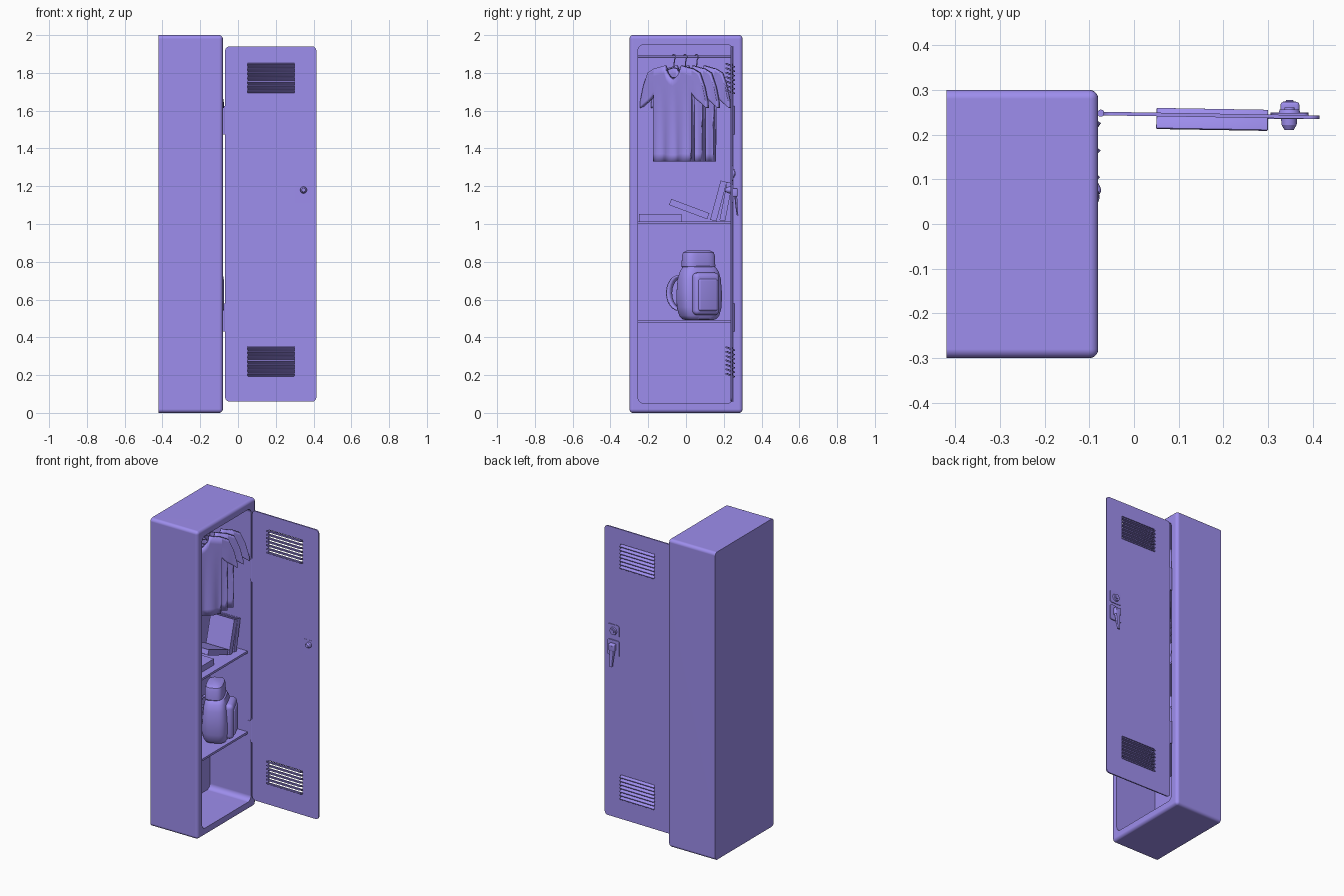
import bpy, bmesh, math
from mathutils import Vector, Matrix

if "Cube" in bpy.data.objects:
    bpy.data.objects.remove(bpy.data.objects["Cube"])


def finish(name, bm, smooth=True):
    me = bpy.data.meshes.new(name)
    bmesh.ops.recalc_face_normals(bm, faces=bm.faces)
    bm.to_mesh(me)
    bm.free()
    ob = bpy.data.objects.new(name, me)
    bpy.context.collection.objects.link(ob)
    shade(ob)
    return ob


def shade(ob):
    bpy.ops.object.select_all(action='DESELECT')
    ob.select_set(True)
    bpy.context.view_layer.objects.active = ob
    bpy.ops.object.shade_smooth_by_angle(angle=math.radians(35))


def box(name, lo, hi, r=0.0, axis=None, seg=4, rot=(0, 0, 0)):
    """Box from corner to corner; r rounds all edges, or only those along axis."""
    lo, hi = Vector(lo), Vector(hi)
    bm = bmesh.new()
    bmesh.ops.create_cube(bm, size=1)
    bmesh.ops.scale(bm, vec=hi - lo, verts=bm.verts)
    if r:
        edges = [e for e in bm.edges if axis is None or
                 abs((e.verts[0].co - e.verts[1].co).normalized()[axis]) > 0.9]
        bmesh.ops.bevel(bm, geom=edges, offset=r, segments=seg, profile=0.5, affect='EDGES')
    ob = finish(name, bm)
    ob.location = (lo + hi) / 2
    ob.rotation_euler = rot
    return ob


def cyl(name, loc, r, r2, depth, axis, seg=24):
    bm = bmesh.new()
    bmesh.ops.create_cone(bm, cap_ends=True, segments=seg, radius1=r, radius2=r2, depth=depth)
    ob = finish(name, bm)
    ob.location = loc
    ob.rotation_euler = Vector(axis).to_track_quat('Z', 'Y').to_euler()
    return ob


def tube(name, pts, r, cyclic=False):
    cu = bpy.data.curves.new(name, 'CURVE')
    cu.dimensions = '3D'
    cu.bevel_depth = r
    cu.bevel_resolution = 3
    sp = cu.splines.new('POLY')
    sp.points.add(len(pts) - 1)
    for p, c in zip(sp.points, pts):
        p.co = (*c, 1)
    sp.use_cyclic_u = cyclic
    ob = bpy.data.objects.new(name, cu)
    bpy.context.collection.objects.link(ob)
    return ob


def cut(target, cutter):
    m = target.modifiers.new('cut', 'BOOLEAN')
    m.operation, m.object, m.solver = 'DIFFERENCE', cutter, 'EXACT'
    with bpy.context.temp_override(object=target, active_object=target, selected_objects=[target]):
        bpy.ops.object.modifier_apply(modifier='cut')
    bpy.data.objects.remove(cutter)
    shade(target)


# Cabinet: rounded on the opening side, square at the back
bm = bmesh.new()
bmesh.ops.create_cube(bm, size=1)
bmesh.ops.scale(bm, vec=(0.34, 0.6, 2), verts=bm.verts)
bmesh.ops.translate(bm, vec=(-0.25, 0, 1), verts=bm.verts)
front = [e for e in bm.edges if max(v.co.x for v in e.verts) > -0.1]
bmesh.ops.bevel(bm, geom=front, offset=0.02, segments=5, profile=0.5, affect='EDGES')
cabinet = finish('cabinet', bm)
cut(cabinet, box('cutter', (-0.375, -0.254, 0.05), (0.1, 0.248, 1.95), 0.032, 0, 6))
cabinet.modifiers.new('flat_faces', 'WEIGHTED_NORMAL').keep_sharp = True

# Shelves and hanging rail
for z in (0.475, 1.0):
    box('shelf', (-0.378, -0.254, z), (-0.105, 0.25, z + 0.014))
cyl('hanging_rail', (-0.225, -0.002, 1.885), 0.006, 0.006, 0.51, (0, 1, 0), 16)

# Door swung fully open, with two louvred vents
door = box('door', (-0.068, 0.239, 0.06), (0.415, 0.247, 1.94), 0.022, 1, rot=(0, 0, -0.017))
bpy.context.view_layer.update()
for z0 in (0.19, 1.69):
    cut(door, box('cutter', (0.052, 0.1, z0 + 0.004), (0.298, 0.4, z0 + 0.156)))
    for i in range(7):
        z = z0 + 0.01 + i * 0.0233
        box('louvre', (0.05, 0.209, z - 0.004), (0.3, 0.259, z + 0.004), 0.003, None, 2,
            (-0.38, 0, -0.017))
door.modifiers.new('flat_faces', 'WEIGHTED_NORMAL').keep_sharp = True

# Hinges
for z in (0.505, 1.55):
    cyl('hinge_pin', (-0.074, 0.248, z), 0.008, 0.008, 0.15, (0, 0, 1), 16)
    box('hinge_leaf', (-0.1, 0.246, z - 0.06), (-0.05, 0.25, z + 0.06))

# Lock and handle on the outside, plate and knob on the inside
box('inner_plate', (0.3, 0.235, 1.11), (0.39, 0.242, 1.21), 0.004, 1, 2)
cyl('inner_knob_base', (0.347, 0.23, 1.18), 0.018, 0.017, 0.018, (0, -1, 0))
cyl('inner_knob', (0.347, 0.216, 1.18), 0.017, 0.01, 0.012, (0, -1, 0))
box('lock_plate', (0.308, 0.242, 1.228), (0.39, 0.248, 1.31), 0.012, 1, 4)
cyl('lock_ring', (0.348, 0.25, 1.268), 0.026, 0.022, 0.012, (0, 1, 0), 32)
cyl('lock_core', (0.348, 0.254, 1.268), 0.013, 0.011, 0.014, (0, 1, 0), 24)
box('handle_plate', (0.305, 0.242, 1.11), (0.39, 0.25, 1.21), 0.01, 1, 4)
box('handle_mount', (0.328, 0.245, 1.145), (0.37, 0.273, 1.19), 0.006, None, 3)
bm = bmesh.new()
rings = []
for y, z, w, t in ((0.272, 1.18, .02, .006), (0.268, 1.14, .02, .007),
                   (0.272, 1.09, .013, .006), (0.277, 1.045, .011, .004)):
    rings.append([bm.verts.new((0.348 + sx * w, y + sy * t - 0.004, z))
                  for sx, sy in ((-1, -.4), (-.7, 1), (.7, 1), (1, -.4), (.6, -1), (-.6, -1))])
for a, b in zip(rings, rings[1:]):
    for i in range(6):
        bm.faces.new((a[i], a[(i + 1) % 6], b[(i + 1) % 6], b[i]))
bm.faces.new(rings[0])
bm.faces.new(rings[-1])
finish('handle_lever', bm)


# Shirts: draped sheet between a lower and an upper outline, thickened
def lerp(table, u):
    for (a, x), (b, y) in zip(table, table[1:]):
        if u <= b:
            return x + (y - x) * (u - a) / (b - a)
    return table[-1][1]


TOP = [(0, 1.765), (.025, 1.778), (.045, 1.80), (.058, 1.838), (.13, 1.822), (.175, 1.80), (.205, 1.73), (.228, 1.64)]
LOW = [(0, 1.33), (.13, 1.33), (.132, 1.69), (.16, 1.66), (.228, 1.615)]
half = [0, .012, .025, .035, .045, .058, .075, .09, .105, .118, .13, .132, .15, .165, .175, .19, .205, .22, .228]
cols = [-u for u in half[:0:-1]] + half
for n, yc in enumerate((-0.065, -0.005, 0.055)):
    place = Matrix.Translation((-0.227, yc, 0)) @ Matrix.Rotation(math.radians(50), 4, 'Z')
    bm = bmesh.new()
    grid = []
    for u in cols:
        lo, hi = lerp(LOW, abs(u)), lerp(TOP, abs(u))
        col = []
        for j in range(13):
            z = lo + (hi - lo) * j / 12
            fade = max(0, (1.75 - z) / 0.42)
            w = 0.007 * fade * math.sin(u * 70 + n) + 0.1 * u * u
            col.append(bm.verts.new((u, w, z)))
        grid.append(col)
    for a, b in zip(grid, grid[1:]):
        for j in range(12):
            bm.faces.new((a[j], b[j], b[j + 1], a[j + 1]))
    shirt = finish('shirt', bm)
    shirt.matrix_world = place
    sol = shirt.modifiers.new('thickness', 'SOLIDIFY')
    sol.thickness, sol.offset = 0.022, 0
    # Hanger with a hook over the rail
    hook = [(0, 0, 1.825), (0.003, 0, 1.85)] + [
        (0.013 * math.cos(a), 0, 1.884 + 0.013 * math.sin(a))
        for a in [math.radians(-60 + 26 * k) for k in range(10)]]
    tube('hanger_hook', hook, 0.003).matrix_world = place
    tube('hanger_bar', [(0, 0, 1.828), (.15, 0, 1.79), (.14, 0, 1.775), (-.14, 0, 1.775), (-.15, 0, 1.79)],
         0.003, cyclic=True).matrix_world = place


# Books: covers, spine and page block, tilted about the depth axis
def book(y, z, length, thick, tilt, x=-0.24, depth=0.17):
    m = Matrix.Translation((x, y, z)) @ Matrix.Rotation(tilt, 4, 'X')
    l, t, d, c = length / 2, thick / 2, depth / 2, 0.003
    for name, lo, hi in (('book_cover', (-d, -l, t - c), (d, l, t)),
                         ('book_cover', (-d, -l, -t), (d, l, -t + c)),
                         ('book_spine', (d - c, -l, -t), (d, l, t)),
                         ('book_pages', (-d + .005, -l + .004, -t + c), (d - c, l - .004, t - c))):
        ob = box(name, lo, hi)
        ob.matrix_world = m @ Matrix.Translation(ob.location)


book(-0.137, 1.034, 0.225, 0.04, 0)
book(0.017, 1.079, 0.215, 0.034, -0.36)
book(0.172, 1.122, 0.215, 0.034, math.radians(75))
book(0.212, 1.118, 0.205, 0.03, math.radians(79))

# Backpack turned a little towards the door
pack = Matrix.Translation((-0.2, 0.07, 0)) @ Matrix.Rotation(math.radians(25), 4, 'Z')


def soft(name, prof, fx, power=0.6, seg=40):
    """Loft of superellipse rings: (z, half depth, half width), centred at fx."""
    bm = bmesh.new()
    rings = []
    for z, d, w in prof:
        ring = []
        for i in range(seg):
            c, s = math.cos(math.tau * i / seg), math.sin(math.tau * i / seg)
            ring.append(bm.verts.new((fx + d * math.copysign(abs(c) ** power, c),
                                      w * math.copysign(abs(s) ** power, s), z)))
        rings.append(ring)
    for a, b in zip(rings, rings[1:]):
        for i in range(seg):
            bm.faces.new((a[i], a[(i + 1) % seg], b[(i + 1) % seg], b[i]))
    bm.faces.new(rings[0])
    bm.faces.new(rings[-1])
    finish(name, bm).matrix_world = pack


soft('backpack_body', [(.491, .05, .07), (.497, .064, .088), (.515, .075, .102), (.56, .082, .115), (.64, .08, .117),
                       (.71, .074, .112), (.75, .066, .1), (.772, .056, .085), (.78, .04, .07)], 0)
soft('backpack_top', [(.765, .05, .08), (.775, .057, .088), (.83, .056, .086), (.85, .05, .08), (.86, .035, .06)], -0.01)
for name, x, size, z, r in (('backpack_pocket', 0.082, (.056, .15, .225), 0.63, 0.026),
                            ('pocket_panel', 0.106, (.024, .11, .17), 0.625, 0.011)):
    h = Vector(size) / 2
    box(name, -h, h, r, None, 5).matrix_world = pack @ Matrix.Translation((x, 0, z))
for s in (-1, 1):
    # Flat shoulder straps bowing out behind the pack
    bm = bmesh.new()
    prev = None
    for k in range(13):
        a = math.pi * k / 12
        x, z = -0.07 - 0.055 * math.sin(a), 0.635 + 0.095 * math.cos(a)
        y = s * (0.07 + 0.05 * math.sin(a))
        cur = [bm.verts.new((x, y - 0.016, z)), bm.verts.new((x, y + 0.016, z))]
        if prev:
            bm.faces.new((prev[0], prev[1], cur[1], cur[0]))
        prev = cur
    strap = finish('backpack_strap', bm)
    strap.matrix_world = pack
    strap.modifiers.new('thickness', 'SOLIDIFY').thickness = 0.009

# One violet paint for everything
violet = bpy.data.materials.new('violet')
violet.diffuse_color = (0.34, 0.27, 0.85, 1)
violet.use_nodes = True
violet.node_tree.nodes["Principled BSDF"].inputs["Base Color"].default_value = violet.diffuse_color
for ob in bpy.data.objects:
    ob.data.materials.append(violet)
